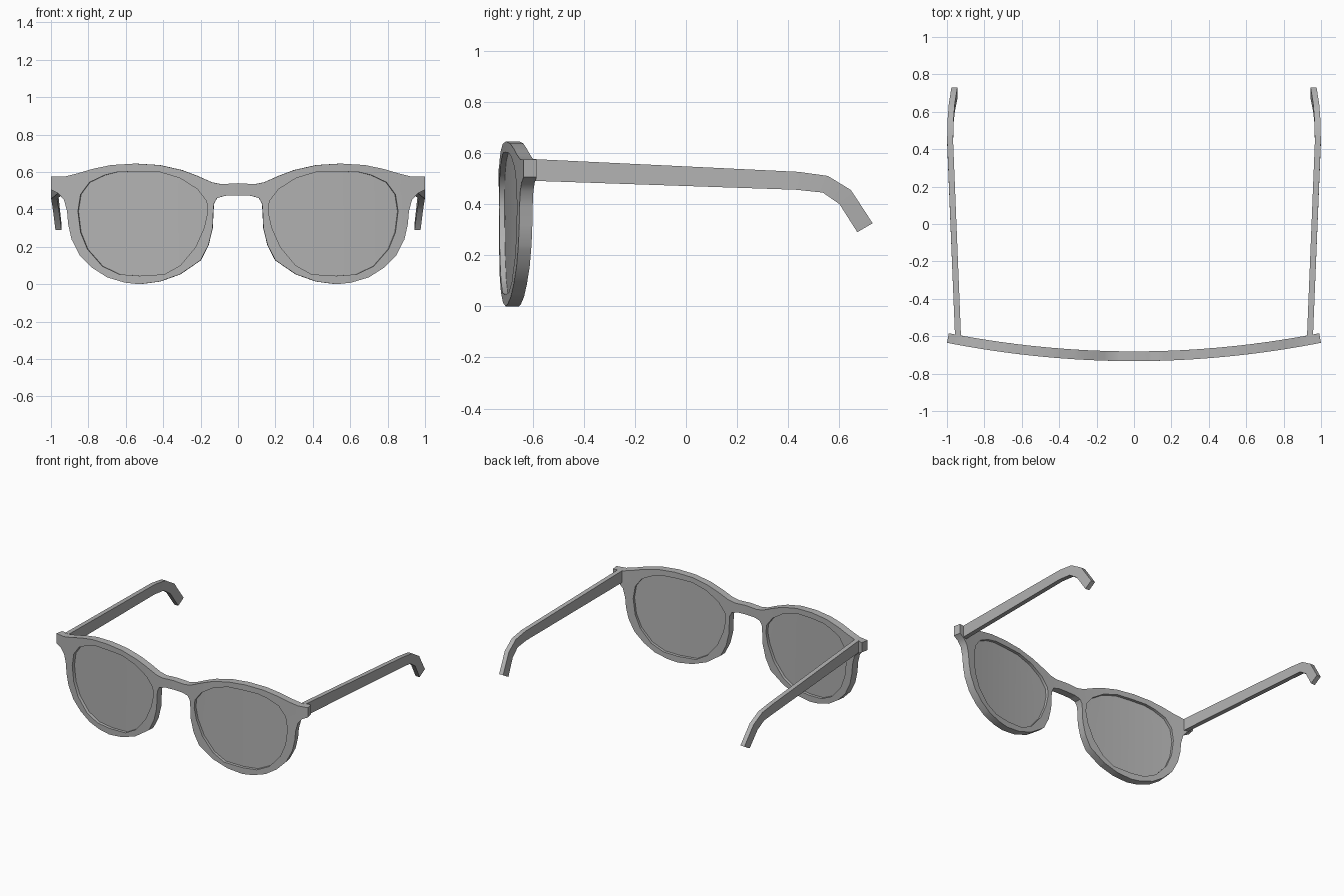
import bpy, bmesh
from mathutils import Vector

if "Cube" in bpy.data.objects:
    bpy.data.objects.remove(bpy.data.objects["Cube"])

grey = bpy.data.materials.new("neutral grey")
grey.diffuse_color = (0.45, 0.45, 0.45, 1)
grey.use_nodes = True
grey.node_tree.nodes["Principled BSDF"].inputs["Base Color"].default_value = grey.diffuse_color

# Half outline of the frame front (x, z): top centre to lug, round the rim, to the nose bridge
OUTLINE = [(0, .54), (.09, .535), (.14, .545), (.22, .58), (.30, .61), (.42, .637), (.55, .645),
           (.68, .637), (.78, .616), (.86, .592), (.93, .575), (1.0, .575), (1.0, .505), (.96, .485),
           (.93, .45), (.914, .39), (.908, .32), (.89, .24), (.847, .155), (.78, .088), (.70, .037),
           (.607, .009), (.53, 0), (.42, .014), (.31, .053), (.20, .128), (.158, .21), (.136, .30),
           (.132, .39), (.129, .43), (.113, .46), (.07, .473), (0, .475)]
# Lens opening (x, z)
OPENING = [(.645, .6), (.53, .603), (.42, .6), (.31, .567), (.217, .508), (.168, .444), (.163, .385),
           (.18, .305), (.227, .198), (.307, .102), (.393, .053), (.527, .045), (.634, .053),
           (.725, .096), (.805, .187), (.842, .278), (.856, .39), (.842, .48), (.794, .545), (.714, .583)]
DEPTH = 0.052


def flip(points):
    return [(-x, z) for x, z in points]


def bend(co):
    """Wrap a flat point (x, depth, z) round the face curve."""
    normal = Vector((-0.196 * co.x, 1, 0)).normalized()
    return Vector((co.x, -0.733 + 0.098 * co.x ** 2, co.z)) + normal * co.y


def finish(bm, name):
    bmesh.ops.recalc_face_normals(bm, faces=bm.faces)
    mesh = bpy.data.meshes.new(name)
    bm.to_mesh(mesh)
    bm.free()
    mesh.materials.append(grey)
    obj = bpy.data.objects.new(name, mesh)
    bpy.context.collection.objects.link(obj)
    bpy.ops.object.select_all(action='DESELECT')
    obj.select_set(True)
    bpy.context.view_layer.objects.active = obj
    bpy.ops.object.shade_smooth_by_angle(angle=0.6)
    return obj


def curved_plate(name, loops, start, depth):
    """Fill closed loops (inner ones are holes), thicken, slice along x and bend."""
    bm = bmesh.new()
    edges = []
    for loop in loops:
        vs = [bm.verts.new((x, start, z)) for x, z in loop]
        edges += [bm.edges.new((a, b)) for a, b in zip(vs, vs[1:] + vs[:1])]
    bmesh.ops.triangle_fill(bm, use_beauty=True, edges=edges, normal=(0, -1, 0))
    ext = bmesh.ops.extrude_face_region(bm, geom=bm.faces[:], use_keep_orig=True)
    for v in ext["geom"]:
        if isinstance(v, bmesh.types.BMVert):
            v.co.y += depth
    for i in range(-12, 13):
        bmesh.ops.bisect_plane(bm, geom=bm.verts[:] + bm.edges[:] + bm.faces[:], dist=1e-5,
                               plane_co=(i * 0.08, 0, 0), plane_no=(1, 0, 0))
    for v in bm.verts:
        v.co = bend(v.co)
    return finish(bm, name)


# Frame front with two openings, and the lenses set midway in it
full_outline = OUTLINE + flip(OUTLINE[1:-1])[::-1]
curved_plate("frame_front", [full_outline, OPENING, flip(OPENING)], 0, DEPTH)
curved_plate("lens_right", [OPENING], 0.021, 0.01)
curved_plate("lens_left", [flip(OPENING)], 0.021, 0.01)

# Temples: stations of (x centre, top y, top z, bottom y, bottom z)
TEMPLE = [(.941, -.60, .576, -.60, .491), (.983, .44, .526, .43, .456), (.981, .555, .51, .535, .445),
          (.974, .645, .455, .60, .40), (.96, .73, .325, .67, .29)]


def temple(name, side):
    bm = bmesh.new()
    rings = []
    for x, yt, zt, yb, zb in TEMPLE:
        rings.append([bm.verts.new((side * (x + dx), y, z)) for dx, y, z in
                      ((-.016, yt, zt), (.016, yt, zt), (.016, yb, zb), (-.016, yb, zb))])
    for a, b in zip(rings, rings[1:]):
        for i in range(4):
            j = (i + 1) % 4
            bm.faces.new((a[i], a[j], b[j], b[i]))
    bm.faces.new(rings[0])
    bm.faces.new(rings[-1])
    finish(bm, name)


temple("temple_right", 1)
temple("temple_left", -1)
